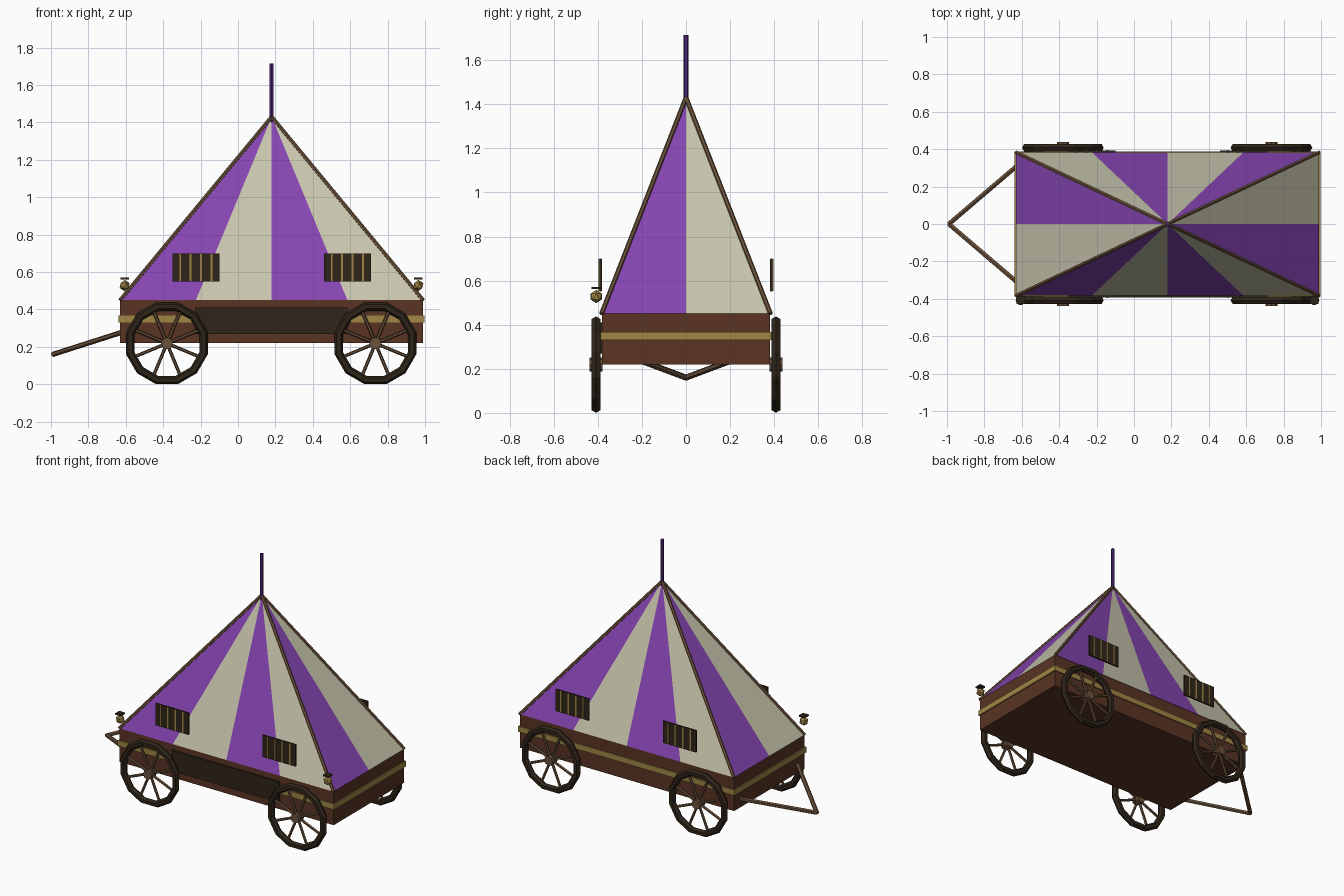
import bpy
from math import pi, sin, cos
from mathutils import Vector

if "Cube" in bpy.data.objects:
    bpy.data.objects.remove(bpy.data.objects["Cube"])


def material(name, rgb):
    m = bpy.data.materials.new(name)
    m.diffuse_color = (*rgb, 1)
    m.use_nodes = True
    m.node_tree.nodes["Principled BSDF"].inputs["Base Color"].default_value = m.diffuse_color
    return m


PURPLE = material("purple_cloth", (0.24, 0.06, 0.45))
CREAM = material("cream_cloth", (0.58, 0.56, 0.42))
BROWN = material("brown_wood", (0.10, 0.034, 0.017))
GOLD = material("gold", (0.35, 0.24, 0.06))
DARK = material("dark_wood", (0.028, 0.018, 0.010))
TIMBER = material("light_timber", (0.15, 0.085, 0.045))
POLE = material("dark_purple", (0.07, 0.018, 0.18))


def finish(name, mat):
    ob = bpy.context.object
    ob.name = name
    ob.data.materials.append(mat)
    return ob


def box(name, mat, lo, hi):
    lo, hi = Vector(lo), Vector(hi)
    bpy.ops.mesh.primitive_cube_add(size=1, location=(lo + hi) / 2)
    ob = finish(name, mat)
    ob.scale = hi - lo
    return ob


def rod(name, mat, a, b, r, sides=6):
    a, b = Vector(a), Vector(b)
    d = b - a
    bpy.ops.mesh.primitive_cylinder_add(vertices=sides, radius=r, depth=d.length,
                                        location=(a + b) / 2)
    ob = finish(name, mat)
    ob.rotation_euler = d.to_track_quat('Z', 'Y').to_euler()
    return ob


X0, X1, XC, Y = -0.63, 0.99, 0.18, 0.383
EAVE, TOP = 0.45, 1.43

# Wagon body with gold band and dark front panel
box("wagon_body", BROWN, (X0, -0.38, 0.22), (X1, 0.38, EAVE))
box("gold_band", GOLD, (X0 - 0.008, -0.388, 0.33), (X1 + 0.008, 0.388, 0.368))
box("front_panel", DARK, (-0.23, -0.392, 0.27), (0.585, -0.375, 0.41))

# Striped tent roof: alternating triangles around the rectangular base
xs = [X0 + (X1 - X0) * i / 4 for i in range(5)]
ring = [(x, -Y) for x in xs] + [(X1, 0)] + [(x, Y) for x in reversed(xs)] + [(X0, 0)]
n = len(ring)
mesh = bpy.data.meshes.new("tent_roof")
mesh.from_pydata([(x, y, EAVE) for x, y in ring] + [(XC, 0, TOP)], [],
                 [(i, (i + 1) % n, n) for i in range(n)] + [tuple(reversed(range(n)))])
mesh.materials.append(PURPLE)
mesh.materials.append(CREAM)
for i in range(n):
    mesh.polygons[i].material_index = i % 2
bpy.context.collection.objects.link(bpy.data.objects.new("tent_roof", mesh))

# Ridge beams and the pole on the peak
for x in (X0, X1):
    for y in (-Y, Y):
        rod("ridge_beam", TIMBER, (x, y, EAVE), (XC, 0, TOP), 0.011)
rod("peak_pole", POLE, (XC, 0, 1.40), (XC, 0, 1.715), 0.012)

# Barred windows on both long sides
for side in (-1, 1):
    for cx in (-0.225, 0.585):
        y = side * 0.388
        box("window", DARK, (cx - 0.125, y - 0.005, 0.55), (cx + 0.125, y + 0.005, 0.70))
        for k in (-1.5, -0.5, 0.5, 1.5):
            bx = cx + k * 0.056
            box("window_bar", GOLD, (bx - 0.005, y - 0.008, 0.552),
                (bx + 0.005, y + 0.008, 0.698))

# Four spoked wheels
WZ = 0.219
for side in (-1, 1):
    for cx in (-0.38, 0.735):
        y = side * 0.408
        bpy.ops.mesh.primitive_torus_add(major_segments=12, minor_segments=6,
                                         major_radius=0.203, minor_radius=0.023,
                                         location=(cx, y, WZ), rotation=(pi / 2, pi / 12, 0))
        finish("wheel_rim", DARK)
        rod("wheel_hub", TIMBER, (cx, y - 0.03, WZ), (cx, y + 0.03, WZ), 0.032, 8)
        for k in range(4):
            a = pi / 8 + k * pi / 4
            d = Vector((cos(a), 0, sin(a))) * 0.195
            c = Vector((cx, y, WZ))
            rod("wheel_spokes", TIMBER, c - d, c + d, 0.009)

# Corner lanterns on the front side
for x in (-0.606, 0.964):
    bpy.ops.mesh.primitive_ico_sphere_add(subdivisions=1, radius=0.03,
                                          location=(x, -0.407, 0.528))
    finish("lantern", GOLD)
    box("lantern_cap", DARK, (x - 0.022, -0.429, 0.561), (x + 0.022, -0.385, 0.571))

# V-shaped tow bar
for side in (-1, 1):
    rod("tow_bar", TIMBER, (-0.615, side * 0.32, 0.28), (-0.99, 0, 0.16), 0.014)
